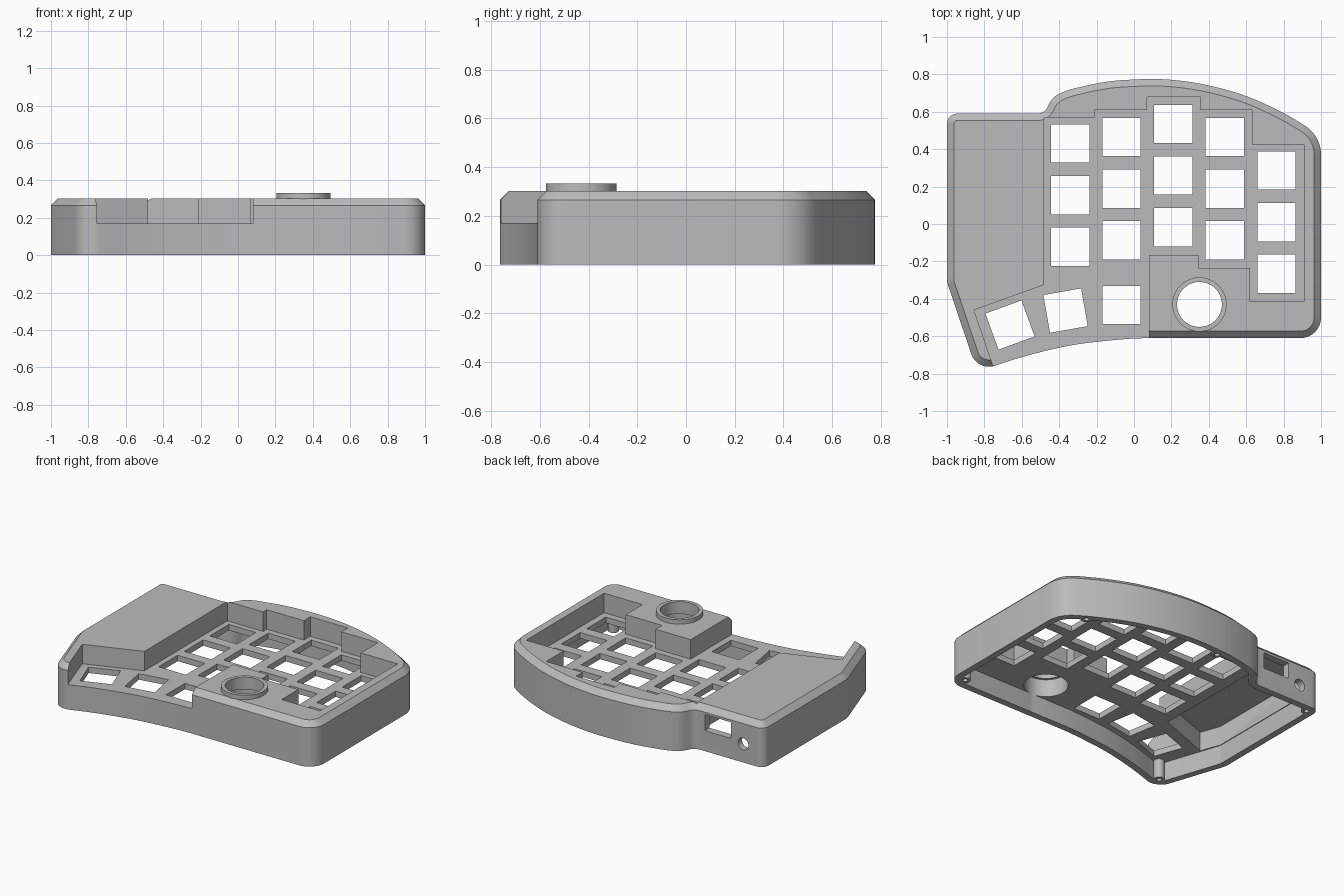
import bpy, bmesh, math
from mathutils import Vector, Matrix

if "Cube" in bpy.data.objects:
    bpy.data.objects.remove(bpy.data.objects["Cube"], do_unlink=True)

grey = bpy.data.materials.new("plain grey")
grey.use_nodes = True
grey.diffuse_color = (0.5, 0.5, 0.5, 1)
grey.node_tree.nodes["Principled BSDF"].inputs["Base Color"].default_value = grey.diffuse_color


def fillet(corners, steps=8):
    """Round each (x, y, radius) corner of a closed polygon with an arc."""
    out, n = [], len(corners)
    for i, (x, y, r) in enumerate(corners):
        p = Vector((x, y))
        a = Vector(corners[i - 1][:2]) - p
        b = Vector(corners[(i + 1) % n][:2]) - p
        limit = 0.49 * min(a.length, b.length)
        a.normalize()
        b.normalize()
        half = a.angle(b) / 2
        t = min(r / math.tan(half), limit)
        r = t * math.tan(half)
        centre = p + (a + b).normalized() * (r / math.sin(half))
        start, end = p + a * t - centre, p + b * t - centre
        sweep = start.angle_signed(end)
        for k in range(steps + 1):
            ang = -sweep * k / steps
            out.append(centre + Matrix.Rotation(ang, 2) @ start)
    return out


def inset(loop, d):
    """Move a counter-clockwise loop inwards by d."""
    out, n = [], len(loop)
    for i, p in enumerate(loop):
        t = (loop[(i + 1) % n] - loop[i - 1]).normalized()
        out.append(p + Vector((-t.y, t.x)) * d)
    return out


def loft(name, layers):
    """Solid through a stack of (loop, z) layers."""
    bm = bmesh.new()
    rings = [[bm.verts.new((p[0], p[1], z)) for p in loop] for loop, z in layers]
    for lo, hi in zip(rings, rings[1:]):
        for i in range(len(lo)):
            j = (i + 1) % len(lo)
            bm.faces.new((lo[i], lo[j], hi[j], hi[i]))
    bm.faces.new(rings[0][::-1])
    bm.faces.new(rings[-1])
    bmesh.ops.recalc_face_normals(bm, faces=bm.faces)
    me = bpy.data.meshes.new(name)
    bm.to_mesh(me)
    bm.free()
    me.materials.append(grey)
    ob = bpy.data.objects.new(name, me)
    bpy.context.collection.objects.link(ob)
    return ob


def prism(name, loop, z0, z1):
    return loft(name, [(loop, z0), (loop, z1)])


def disc(x, y, r, n=48):
    return [(x + r * math.cos(math.tau * k / n), y + r * math.sin(math.tau * k / n)) for k in range(n)]


def combine(body, tool, operation="DIFFERENCE"):
    tool.hide_render = True
    mod = body.modifiers.new("bool", "BOOLEAN")
    mod.object, mod.operation, mod.solver = tool, operation, "EXACT"
    bpy.context.view_layer.objects.active = body
    bpy.ops.object.modifier_apply(modifier=mod.name)
    bpy.data.objects.remove(tool, do_unlink=True)


ROOF, PLATE, TOP = 0.13, 0.17, 0.303

# Outer shell with a chamfered top edge
outline = fillet([
    (-0.838, -0.79, 0.1), (-0.60, -0.71, 2), (-0.33, -0.643, 2), (0, -0.61, 2),
    (1, -0.61, 0.11), (1, 0.47, 0.3), (0.83, 0.58, 2), (0.60, 0.69, 2),
    (0.35, 0.755, 2), (0.13, 0.779, 2), (-0.15, 0.765, 2), (-0.36, 0.715, 1),
    (-0.435, 0.68, 0.12), (-0.48, 0.59, 0.06), (-1, 0.59, 0.055), (-1, -0.31, 0.12)])
case = loft("keyboard_case", [(outline, 0), (outline, 0.266), (inset(outline, 0.037), TOP)])

# Stepped key well, open at the front beside the thumb keys
well = [(-0.48, 0.57), (-0.48, -0.325), (-0.855, -0.46), (-0.672, -1), (0.08, -1),
        (0.08, -0.165), (0.345, -0.165), (0.345, -0.235), (0.62, -0.235),
        (0.62, -0.415), (0.91, -0.415), (0.91, 0.425), (0.63, 0.425), (0.63, 0.61),
        (0.355, 0.61), (0.355, 0.68), (0.07, 0.68), (0.07, 0.61), (-0.21, 0.61),
        (-0.21, 0.57)]
combine(case, prism("well_cutter", well, PLATE, 0.6))

# Hollow underside, deeper below the electronics bay
combine(case, prism("hollow_cutter", inset(outline, 0.045), -0.1, ROOF))
bay = [(-0.95, 0.54), (-0.95, -0.30), (-0.90, -0.435), (-0.52, -0.295), (-0.52, 0.54)]
combine(case, prism("bay_cutter", bay, 0.05, 0.262))

# Screw bosses with blind holes
screws = [(-0.79, -0.70), (-0.945, 0.535), (0.92, -0.53), (0.83, 0.53), (-0.07, 0.715)]
for x, y in screws:
    combine(case, prism("boss", disc(x, y, 0.034, 24), 0, ROOF + 0.01), "UNION")
    combine(case, prism("screw_cutter", disc(x, y, 0.016, 16), -0.1, 0.09))

# Raised collar around the round opening
cx, cy = 0.35, -0.43
combine(case, prism("collar", disc(cx, cy, 0.145, 64), 0.28, 0.333), "UNION")
combine(case, prism("collar_cutter", disc(cx, cy, 0.12, 64), 0, 0.5))
combine(case, prism("socket_cutter", disc(cx, cy, 0.137, 64), 0, 0.25))

# Square key openings: columns of three, then the thumb row
PITCH, HALF = 0.276, 0.1025
columns = [(-0.34, 0.43), (-0.067, 0.465), (0.21, 0.535), (0.486, 0.465), (0.762, 0.286)]
keys = [(x, y - PITCH * k, 0) for x, y in columns for k in range(3)]
keys += [(-0.067, -0.433, 0), (-0.366, -0.463, 10), (-0.663, -0.54, 20)]
for x, y, turn in keys:
    rot = Matrix.Rotation(math.radians(turn), 2)
    square = [Vector((x, y)) + rot @ Vector((sx * HALF, sy * HALF))
              for sx, sy in ((-1, -1), (1, -1), (1, 1), (-1, 1))]
    combine(case, prism("key_cutter", square, 0.09, 0.24))

# Back ports: rectangular connector and round jack
port = [(-0.755, 0.5), (-0.555, 0.5), (-0.555, 0.7), (-0.755, 0.7)]
combine(case, prism("port_cutter", port, 0.14, 0.25))
jack = prism("jack_cutter", disc(0, 0, 0.04, 32), -0.1, 0.1)
jack.data.transform(Matrix.Translation((-0.845, 0.59, 0.126)) @ Matrix.Rotation(math.pi / 2, 4, "X"))
combine(case, jack)

bpy.ops.object.select_all(action="DESELECT")
case.select_set(True)
bpy.context.view_layer.objects.active = case
bpy.ops.object.shade_smooth_by_angle(angle=math.radians(25))
